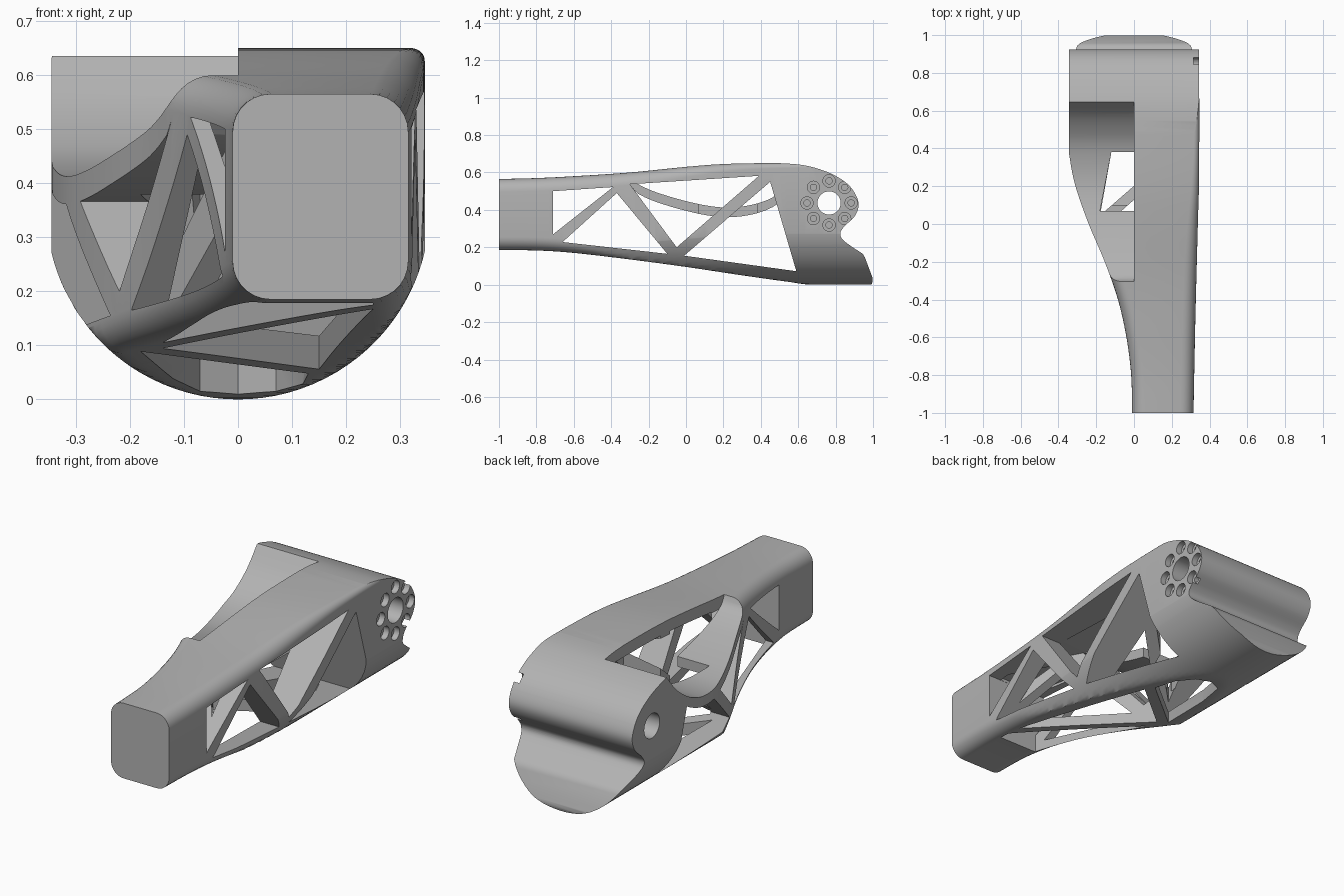
import bpy, bmesh, math

cube = bpy.data.objects.get("Cube")
if cube:
    bpy.data.objects.remove(cube, do_unlink=True)

grey = bpy.data.materials.new("machined_grey")
grey.use_nodes = True
colour = (0.45, 0.45, 0.45, 1)
grey.diffuse_color = colour
grey.node_tree.nodes["Principled BSDF"].inputs["Base Color"].default_value = colour


def make(name, bm):
    bmesh.ops.recalc_face_normals(bm, faces=bm.faces)
    mesh = bpy.data.meshes.new(name)
    bm.to_mesh(mesh)
    bm.free()
    mesh.materials.append(grey)
    ob = bpy.data.objects.new(name, mesh)
    bpy.context.scene.collection.objects.link(ob)
    return ob


def prism(name, pts, axis, lo, hi):
    """Extrude a flat outline: (y, z) along x, or (x, y) along z."""
    bm = bmesh.new()
    place = (lambda p, t: (t, *p)) if axis == "x" else (lambda p, t: (*p, t))
    a, b = ([bm.verts.new(place(p, t)) for p in pts] for t in (lo, hi))
    bm.faces.new(a)
    bm.faces.new(b)
    for i in range(len(pts)):
        j = (i + 1) % len(pts)
        bm.faces.new((a[i], a[j], b[j], b[i]))
    return make(name, bm)


def boolean(ob, cutter, op="DIFFERENCE"):
    mod = ob.modifiers.new("cut", "BOOLEAN")
    mod.operation, mod.solver, mod.object = op, "EXACT", cutter
    bpy.context.view_layer.update()
    result = bpy.data.meshes.new_from_object(
        ob.evaluated_get(bpy.context.evaluated_depsgraph_get()))
    ob.modifiers.clear()
    ob.data = result
    bpy.data.objects.remove(cutter, do_unlink=True)


def smooth(pts, n=6):
    """Catmull-Rom curve through the points."""
    q = [pts[0], *pts, pts[-1]]
    out = []
    for a, b, c, d in zip(q, q[1:], q[2:], q[3:]):
        for k in range(n):
            t = k / n
            out.append(tuple(0.5 * (2 * v + (w - u) * t + (2 * u - 5 * v + 4 * w - s) * t * t
                                    + (3 * v - u - 3 * w + s) * t ** 3)
                             for u, v, w, s in zip(a, b, c, d)))
    return out + [pts[-1]]


def curve(pts):
    """Height function along y from a smooth curve."""
    fine = smooth(pts, 8)

    def at(y):
        for (y0, v0), (y1, v1) in zip(fine, fine[1:]):
            if y <= y1:
                return v0 + (v1 - v0) * (y - y0) / (y1 - y0)
        return fine[-1][1]
    return at


def circle(y, z, r, n=32):
    return [(y + r * math.cos(i * math.tau / n), z + r * math.sin(i * math.tau / n))
            for i in range(n)]


# Outer limits of the arm along its length
left = curve([(-1, -.01), (-.8, -.015), (-.6, -.04), (-.4, -.085), (-.2, -.155), (0, -.24),
              (.2, -.31), (.35, -.34), (.45, -.345), (1, -.345)])
right = curve([(-1, .315), (-.5, .325), (0, .338), (.3, .345), (1, .345)])
low = curve([(-1, .185), (-.8, .183), (-.6, .17), (-.3, .135), (0, .095), (.3, .05),
             (.55, .015), (.68, 0), (1, 0)])
top = curve([(-1, .565), (-.8, .57), (-.6, .58), (-.3, .6), (0, .63), (.2, .645),
             (.45, .65), (1, .65)])
radius = curve([(-1, .07), (-.2, .065), (.4, .03), (1, .02)])
BELLY = 0.355


def section(y):
    """Rounded box whose underside is held inside a round belly."""
    x0, x1, z0, z1, r = left(y), right(y), low(y), top(y), radius(y)
    pts = []
    for cx, cz, start in ((x1 - r, z1 - r, 0), (x0 + r, z1 - r, 90),
                          (x0 + r, z0 + r, 180), (x1 - r, z0 + r, 270)):
        for k in range(8):
            a = math.radians(start + 90 * k / 7)
            pts.append((cx + r * math.cos(a), cz + r * math.sin(a)))
        if start == 180:
            w = x1 - x0 - 2 * r
            pts += [(cx + w * k / 28, z0) for k in range(1, 28)]
    return [(x, y, max(z, BELLY - math.sqrt(BELLY ** 2 - x * x))) for x, z in pts]


bm = bmesh.new()
rings = [[bm.verts.new(p) for p in section(-1 + 2 * i / 60)] for i in range(61)]
bm.faces.new(rings[0])
bm.faces.new(rings[-1])
for a, b in zip(rings, rings[1:]):
    for i in range(len(a)):
        j = (i + 1) % len(a)
        bm.faces.new((a[i], a[j], b[j], b[i]))
arm = make("arm_body", bm)

# Rounded pivot barrel, notch below it and sloping lip
end = smooth([(.45, .652), (.6, .643), (.7, .622), (.8, .582), (.88, .522), (.922, .44),
              (.905, .37), (.845, .31), (.825, .27), (.85, .23), (.945, .165)])
end += [(.957, .145), (.998, .035), (.997, .015), (.985, -.02), (1.2, -.02), (1.2, .9), (.45, .9)]
boolean(arm, prism("end_cut", end, "x", -1, 1))

# Saddle scooped from one side
saddle = smooth([(-.31, .61), (-.28, .555), (-.2, .51), (-.1, .475), (0, .447), (.1, .425),
                 (.2, .413), (.3, .418), (.4, .44), (.48, .477), (.57, .545), (.65, .64)])
boolean(arm, prism("saddle_cut", saddle + [(.65, .9), (-.31, .9)], "x", -1, 0))

# Space under the skins, which limits every window cut
ys = [-.9 + 1.6 * i / 40 for i in range(41)]
floor = [(.7, -.2), (-.9, -.2)]


def inner_space():
    scoop = curve(saddle)
    under = [(y, min(top(y) - .06, scoop(y) - .052) if y > -.31 else top(y) - .06) for y in ys]
    space = prism("space", [(y, top(y) - .06) for y in ys] + floor, "x", -.001, 1)
    boolean(space, prism("space_side", under + floor, "x", -1, .001), "UNION")
    return space


# Truss windows through the sides (y, z) and up from below (x, y)
side_windows = [
    [(-.71, .50), (-.39, .522), (-.71, .27)],
    [(-.66, .228), (-.37, .49), (-.1, .165)],
    [(-.3, .537), (.39, .582), (-.05, .2)],
    [(-.01, .155), (.45, .55), (.59, .072)],
]
belly_windows = [
    [(.03, -.709), (.25, -.709), (.25, -.65), (-.14, -.07)],
    [(-.14, .005), (.25, -.57), (.15, .26)],
    [(-.18, .045), (.13, .315), (.12, .45), (.07, .55), (0, .585), (-.07, .55), (-.12, .38)],
]
for axis, windows in (("x", side_windows), ("z", belly_windows)):
    for pts in windows:
        cutter = prism("window", pts, axis, -.6, .9)
        boolean(cutter, inner_space(), "INTERSECT")
        boolean(arm, cutter)

# Opening through the saddle skin
boolean(arm, prism("saddle_window", [(-.12, .38), (0, .38), (0, .07), (-.18, .07)], "z", .25, .6))

# Pivot bore and ring of counterbored bolt holes
PY, PZ = 0.765, 0.437
boolean(arm, prism("bore", circle(PY, PZ, .062), "x", -1, 1))
for y, z in circle(PY, PZ, .118, 8):
    boolean(arm, prism("counterbore", circle(y, z, .033, 20), "x", .315, 1))
    boolean(arm, prism("bolt_hole", circle(y, z, .017, 14), "x", .24, 1))

bpy.ops.object.select_all(action="DESELECT")
arm.select_set(True)
bpy.context.view_layer.objects.active = arm
bpy.ops.object.shade_smooth_by_angle(angle=math.radians(30))
